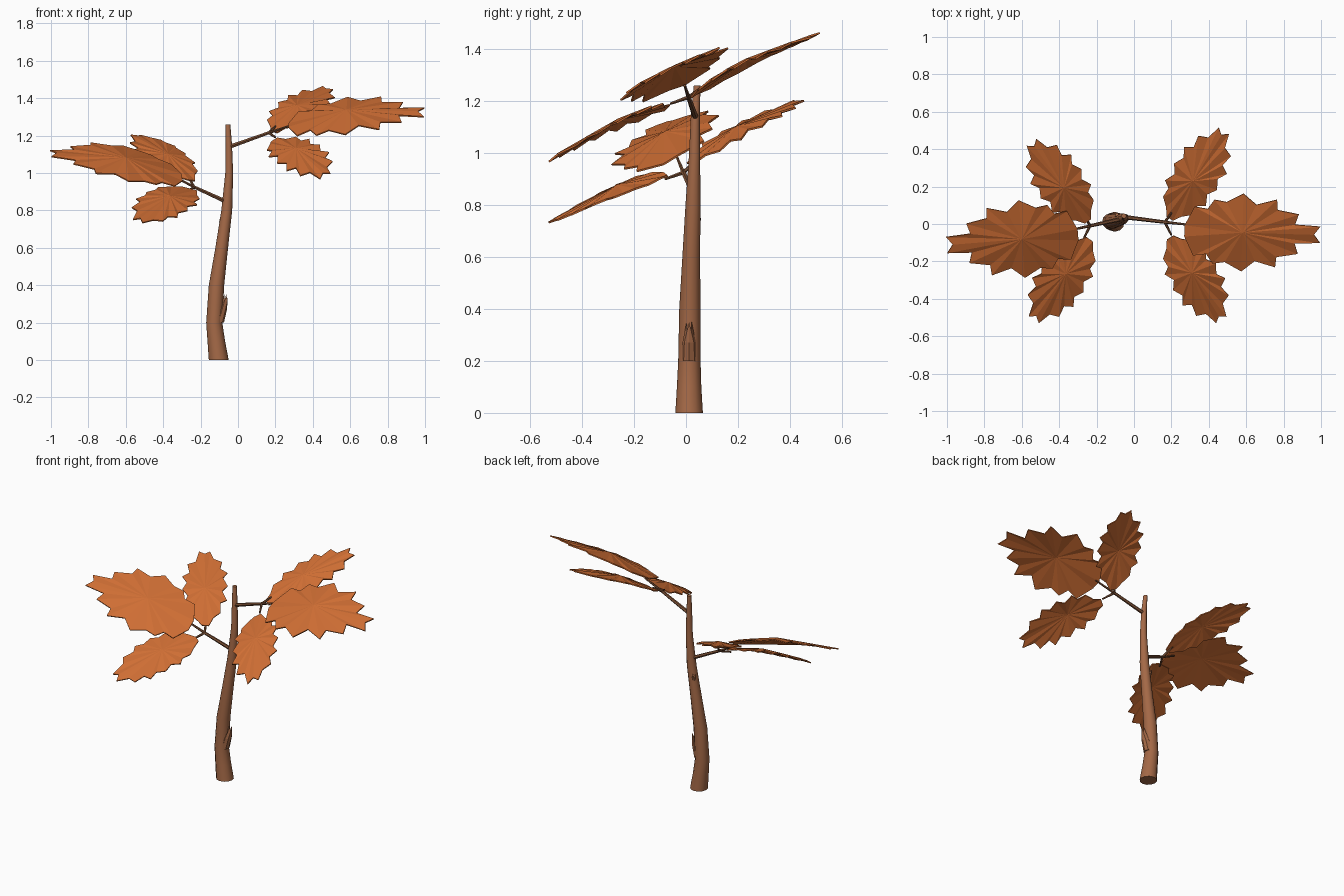
import bpy
import bmesh
from math import cos, sin, tau
from mathutils import Vector

cube = bpy.data.objects.get("Cube")
if cube:
    bpy.data.objects.remove(cube, do_unlink=True)


def material(name, rgb):
    mat = bpy.data.materials.new(name)
    mat.use_nodes = True
    mat.diffuse_color = (*rgb, 1)
    mat.node_tree.nodes["Principled BSDF"].inputs["Base Color"].default_value = (*rgb, 1)
    return mat


bark = material("bark brown", (0.37, 0.14, 0.062))
twig = material("twig brown", (0.2, 0.08, 0.035))
orange = material("autumn orange", (0.62, 0.155, 0.034))


def finish(name, bm, mat, smooth=False):
    bmesh.ops.recalc_face_normals(bm, faces=bm.faces)
    mesh = bpy.data.meshes.new(name)
    bm.to_mesh(mesh)
    bm.free()
    mesh.materials.append(mat)
    obj = bpy.data.objects.new(name, mesh)
    bpy.context.collection.objects.link(obj)
    if smooth:
        bpy.ops.object.select_all(action="DESELECT")
        obj.select_set(True)
        bpy.context.view_layer.objects.active = obj
        bpy.ops.object.shade_smooth_by_angle(angle=0.8)
    return obj


def tube(name, path, radii, sides, mat, axis=None, jag=0.0):
    """Rings of the given radii along a path; jag splinters the far end."""
    path = [Vector(p) for p in path]
    turn = (Vector(axis) if axis else path[-1] - path[0]).to_track_quat("Z", "Y")
    bm = bmesh.new()
    rings = []
    for p, r in zip(path, radii):
        rings.append([bm.verts.new(p + turn @ Vector((r * cos(tau * i / sides), r * sin(tau * i / sides), 0)))
                      for i in range(sides)])
    for low, high in zip(rings, rings[1:]):
        for i in range(sides):
            j = (i + 1) % sides
            bm.faces.new((low[i], low[j], high[j], high[i]))
    bm.faces.new(rings[0])
    bm.faces.new(rings[-1])
    for v in rings[-1][::2]:
        v.co.z += jag
    return finish(name, bm, mat, smooth=not jag)


# Curved, tapering trunk
trunk = [(-0.103, 0.012, 0, 0.053), (-0.116, 0.012, 0.1, 0.047), (-0.127, 0.013, 0.2, 0.043),
         (-0.115, 0.015, 0.4, 0.041), (-0.087, 0.02, 0.6, 0.034), (-0.06, 0.027, 0.8, 0.029),
         (-0.047, 0.033, 1.0, 0.021), (-0.049, 0.036, 1.15, 0.017), (-0.054, 0.043, 1.26, 0.013)]
tube("trunk", [p[:3] for p in trunk], [p[3] for p in trunk], 12, bark, axis=(0, 0, 1))

# Splintered stubs of broken branches
tube("lower_stub", [(-0.105, 0.012, 0.2), (-0.085, 0.012, 0.27), (-0.063, 0.012, 0.32)],
     [0.03, 0.026, 0.01], 8, bark, axis=(0, 0, 1), jag=0.03)
tube("upper_stub", [(-0.075, 0.03, 0.7), (-0.092, 0.05, 0.74)], [0.02, 0.01], 6, bark, jag=0.015)

# Branches, each forking into three leaf stalks
forks = {"left": [(-0.045, 0.036, 1.14), (0.165, 0.01, 1.215),
                  (0.3, -0.005, 1.26), (0.2, 0.06, 1.25), (0.2, -0.06, 1.19)],
         "right": [(-0.06, 0.028, 0.845), (-0.235, -0.01, 0.925),
                   (-0.35, -0.035, 0.985), (-0.265, 0.05, 0.98), (-0.27, -0.08, 0.9)]}
for side, (root, fork, *ends) in forks.items():
    tube(side + "_branch", [root, fork], [0.012, 0.009], 6, twig)
    for label, end in zip(("middle", "back", "front"), ends):
        tube(f"{side}_{label}_stalk", [fork, end], [0.008, 0.005], 6, twig)

# Half outlines from tip to stalk: (along, across), measured from the leaf centre
LONG = [(0.415, 0.043), (0.28, 0.05), (0.298, 0.105), (0.185, 0.125), (0.18, 0.18), (0.07, 0.15),
        (0.0, 0.207), (-0.09, 0.16), (-0.155, 0.17), (-0.19, 0.12), (-0.26, 0.13), (-0.31, 0.03)]
ROUND = [(0.315, 0.032), (0.24, 0.053), (0.22, 0.102), (0.155, 0.091), (0.128, 0.134), (0.08, 0.107),
         (0.027, 0.134), (-0.02, 0.102), (-0.075, 0.128), (-0.1, 0.091), (-0.155, 0.091),
         (-0.193, 0.048), (-0.235, 0.02)]


def leaf(name, half, centre, heading, slope, length=1.0):
    """Toothed fan, peaked at the centre and tilted by the slope in x and y."""
    centre = Vector(centre)
    along = Vector((*heading, 0)).normalized()
    across = Vector((-along.y, along.x, 0))
    notch = (half[0][0] * 0.92, 0)
    outline = half + [(a, -b) for a, b in reversed(half)] + [notch]
    bm = bmesh.new()
    hub = bm.verts.new(centre)
    rim = []
    for i, (a, b) in enumerate(outline):
        p = along * a * length + across * b
        tooth = 0.006 if i % 2 else -0.002
        p.z = slope[0] * p.x + slope[1] * p.y - 0.14 * p.length - tooth
        rim.append(bm.verts.new(centre + p))
    for i, v in enumerate(rim):
        bm.faces.new((hub, v, rim[(i + 1) % len(rim)]))
    obj = finish(name, bm, orange)
    thick = obj.modifiers.new("thickness", "SOLIDIFY")
    thick.thickness = 0.007
    thick.offset = 0
    return obj


# Six leaves, three on each branch
leaf("left_middle_leaf", LONG, (0.58, -0.045, 1.335), (1, -0.03), (0.13, 0.46))
leaf("left_back_leaf", ROUND, (0.315, 0.23, 1.36), (0.525, 0.85), (0.1, 0.46))
leaf("left_front_leaf", ROUND, (0.31, -0.26, 1.13), (0.53, -0.85), (0.1, 0.48), 0.94)
leaf("right_middle_leaf", LONG, (-0.6, -0.08, 1.08), (-1, -0.08), (-0.24, 0.46), 0.97)
leaf("right_back_leaf", ROUND, (-0.375, 0.195, 1.1), (-0.58, 0.81), (-0.2, 0.46), 0.94)
leaf("right_front_leaf", ROUND, (-0.365, -0.265, 0.875), (-0.57, -0.82), (-0.15, 0.47), 0.95)
